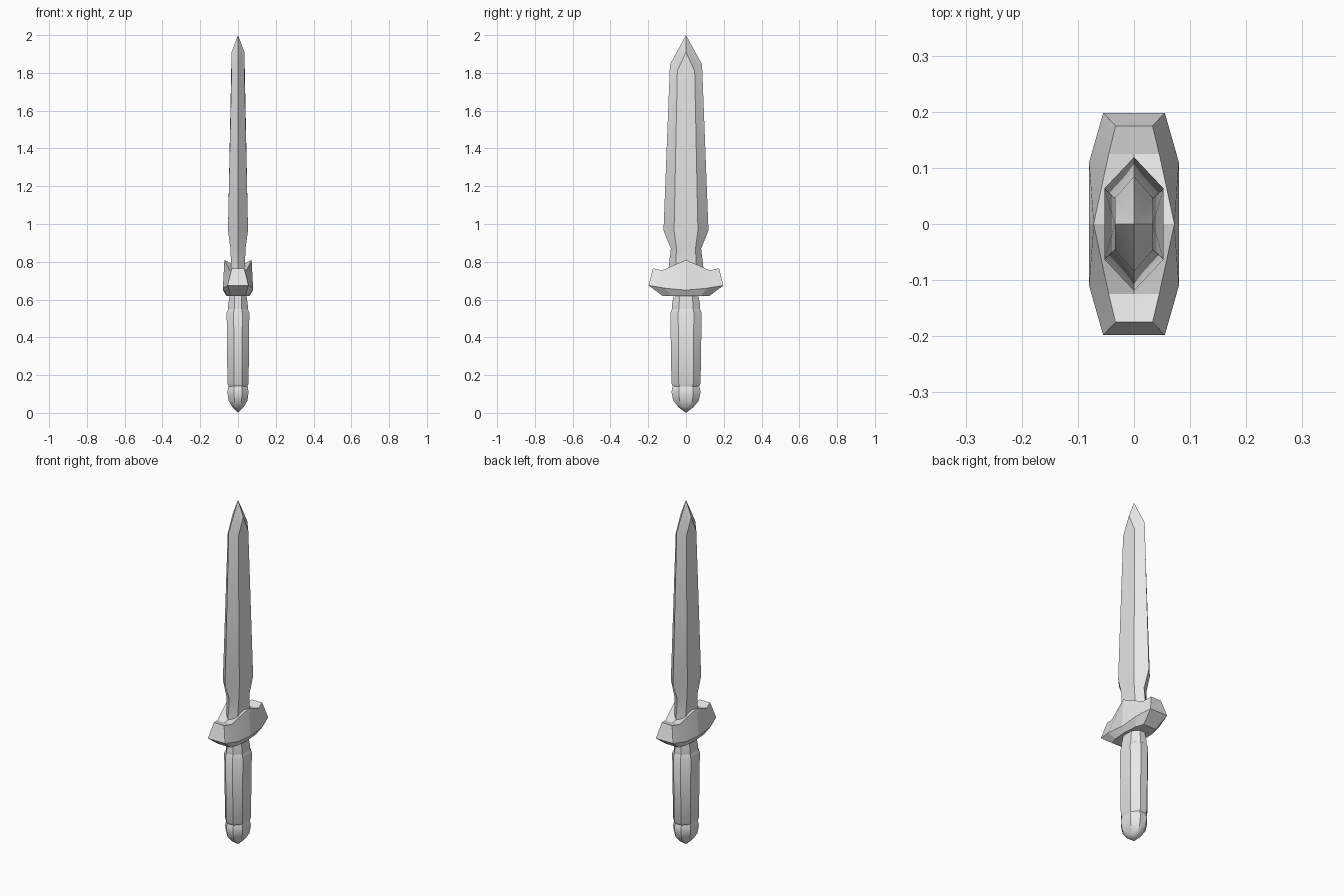
import bpy
import bmesh
import math

cube = bpy.data.objects.get("Cube")
if cube:
    bpy.data.objects.remove(cube, do_unlink=True)

# One plain colour for the whole model
steel = bpy.data.materials.new("light_grey")
steel.use_nodes = True
GREY = (0.8, 0.8, 0.8, 1)
steel.diffuse_color = GREY
steel.node_tree.nodes["Principled BSDF"].inputs["Base Color"].default_value = GREY


def quarter_loft(name, rows, angle=30):
    """Skin rows of points for one quarter, repeated across x and y."""
    bm = bmesh.new()
    for sx in (1, -1):
        for sy in (1, -1):
            for low, high in zip(rows, rows[1:]):
                for i in range(len(low) - 1):
                    corners = []
                    for p in (low[i], low[i + 1], high[i + 1], high[i]):
                        if p not in corners:
                            corners.append(p)
                    if len(corners) > 2:
                        bm.faces.new([bm.verts.new((sx * x, sy * y, z))
                                      for x, y, z in corners])
    bmesh.ops.remove_doubles(bm, verts=bm.verts[:], dist=0.0005)
    bmesh.ops.holes_fill(bm, edges=[e for e in bm.edges if e.is_boundary], sides=0)
    bmesh.ops.recalc_face_normals(bm, faces=bm.faces[:])
    mesh = bpy.data.meshes.new(name)
    bm.to_mesh(mesh)
    bm.free()
    mesh.materials.append(steel)
    obj = bpy.data.objects.new(name, mesh)
    bpy.context.collection.objects.link(obj)
    bpy.ops.object.select_all(action="DESELECT")
    obj.select_set(True)
    bpy.context.view_layer.objects.active = obj
    bpy.ops.object.shade_smooth_by_angle(angle=math.radians(angle))
    return obj


# Blade: cutting edge, bevel line, middle of the flat
def blade_row(z, edge, thick, flat):
    return [(0, edge, z), (thick, flat, z), (thick, 0, z)]


tip = (0, 0, 2.0)
quarter_loft("blade", [
    blade_row(0.70, 0.095, 0.036, 0.055),
    blade_row(0.77, 0.092, 0.036, 0.055),
    blade_row(0.87, 0.08, 0.04, 0.05),
    blade_row(0.965, 0.119, 0.053, 0.063),
    [(0, 0.085, 1.845), (0.034, 0.046, 1.81), (0.034, 0, 1.91)],
    [tip, tip, tip],
])

# Guard: valley, top ridge, lower side, bottom edge, bottom middle
valley, nose, keel = (0, 0.175, 0.765), (0, 0.198, 0.675), (0, 0.125, 0.62)
quarter_loft("guard", [
    [(0, 0, 0.77), (0.072, 0, 0.81), (0.08, 0, 0.65), (0.062, 0, 0.62), (0, 0, 0.62)],
    [(0, 0.125, 0.752), (0.045, 0.125, 0.755), (0.08, 0.11, 0.66),
     (0.056, 0.08, 0.62), (0, 0.08, 0.62)],
    [valley, (0.033, 0.175, 0.765), (0.055, 0.198, 0.675), (0.04, 0.125, 0.62), keel],
    [valley, valley, nose, keel, keel],
], angle=15)


# Handle parts: stretched octagon sections given as height, half depth, half width
def handle_part(name, profile):
    quarter_loft(name, [
        [(0, b, z), (a * 0.38, b, z), (a, b * 0.5, z), (a, 0, z)] if a
        else [(0, 0, z)] * 4
        for z, a, b in profile])


handle_part("collar", [(0.66, 0.045, 0.065), (0.62, 0.045, 0.066),
                       (0.57, 0.052, 0.075), (0.55, 0.052, 0.075)])
handle_part("grip", [(0.555, 0.05, 0.072), (0.53, 0.06, 0.083),
                     (0.155, 0.056, 0.077), (0.14, 0.05, 0.069)])
handle_part("pommel", [(0.15, 0.048, 0.066), (0.135, 0.052, 0.072),
                       (0.11, 0.056, 0.077), (0.065, 0.05, 0.068),
                       (0.03, 0.03, 0.04), (0, 0, 0)])
